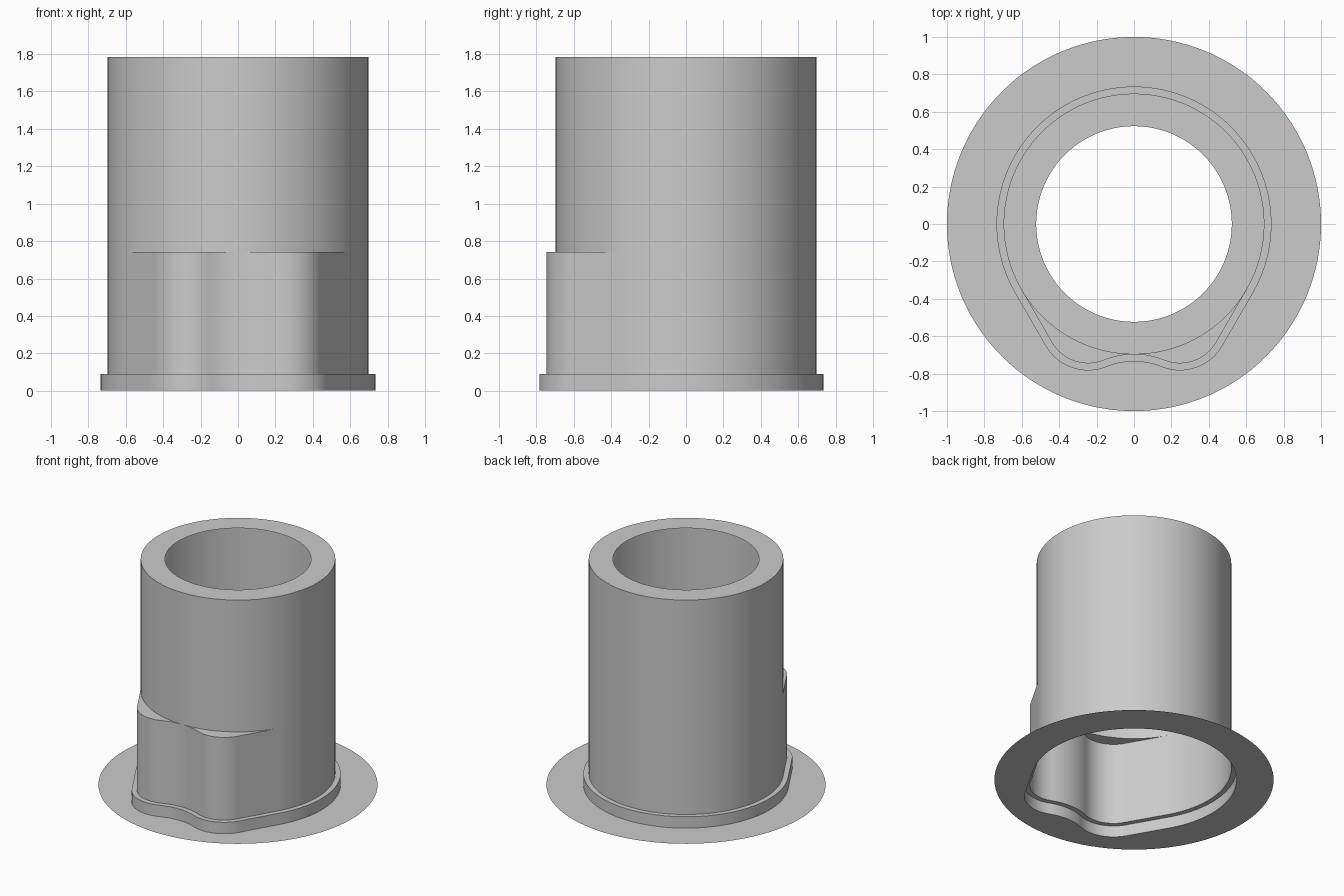
import bpy, bmesh
from math import sin, cos, radians, atan2, hypot, pi

old = bpy.data.objects.get("Cube")
if old:
    bpy.data.objects.remove(old)

RADIUS = 0.697                       # tube radius
LOBE_X, LOBE_FRONT = 0.245, 0.745    # lobe centre and its foremost reach
FLANGE, SHELF, TOP = 0.09, 0.743, 1.785

grey = bpy.data.materials.new("plain_grey")
grey.use_nodes = True
grey.diffuse_color = (0.6, 0.6, 0.6, 1)
grey.node_tree.nodes["Principled BSDF"].inputs["Base Color"].default_value = (0.6, 0.6, 0.6, 1)


def arc(cx, cy, r, start, end, steps):
    return [(cx + r * cos(start + (end - start) * i / steps),
             cy + r * sin(start + (end - start) * i / steps)) for i in range(steps + 1)]


def lobed_outline(offset=0.0):
    """Round outline with two tangent lobes at the front, counter-clockwise."""
    side = radians(-30)              # where the straight flank leaves the circle
    lobe_r = (RADIUS - LOBE_X * cos(side) + LOBE_FRONT * sin(side)) / (1 + sin(side))
    lobe_y = lobe_r - LOBE_FRONT
    gap = lobe_y + RADIUS
    valley_r = (LOBE_X ** 2 + gap ** 2 - lobe_r ** 2) / (2 * (lobe_r - gap))
    valley_y = -RADIUS - valley_r
    turn = atan2(valley_y - lobe_y, -LOBE_X)

    # Right half, from the back round to the front valley
    half = arc(0, 0, RADIUS + offset, pi / 2, side, 44)
    lobe = arc(LOBE_X, lobe_y, lobe_r + offset, side, turn, 18)
    (ax, ay), (bx, by) = half[-1], lobe[0]
    half += [(ax + (bx - ax) * i / 10, ay + (by - ay) * i / 10) for i in range(1, 10)]
    half += lobe
    half += arc(0, valley_y, valley_r - offset, turn + pi, pi / 2, 8)[1:]
    mirrored = [(-x, y) for x, y in half[1:-1]]
    return half[::-1] + mirrored


def round_outline(radius, guide):
    return [(x * radius / hypot(x, y), y * radius / hypot(x, y)) for x, y in guide]


def sheet(name, rings):
    """Skin a stack of (outline, height) rings into one thin shell."""
    bm = bmesh.new()
    loops = [[bm.verts.new((x, y, z)) for x, y in outline] for outline, z in rings]
    for low, high in zip(loops, loops[1:]):
        for i in range(len(low)):
            j = (i + 1) % len(low)
            bm.faces.new((low[j], low[i], high[i], high[j]) if clockwise
                         else (low[i], low[j], high[j], high[i]))
    bmesh.ops.remove_doubles(bm, verts=bm.verts, dist=0.0005)
    mesh = bpy.data.meshes.new(name)
    bm.to_mesh(mesh)
    bm.free()
    mesh.materials.append(grey)
    ob = bpy.data.objects.new(name, mesh)
    bpy.context.collection.objects.link(ob)
    bpy.ops.object.select_all(action='DESELECT')
    ob.select_set(True)
    bpy.context.view_layer.objects.active = ob
    bpy.ops.object.shade_smooth_by_angle(angle=radians(30))
    return ob


body = lobed_outline()
foot = lobed_outline(0.038)
area = sum(a[0] * b[1] - b[0] * a[1] for a, b in zip(body, body[1:] + body[:1]))
clockwise = area < 0
tube = round_outline(RADIUS, body)

# Flat base plate with a lobed opening
sheet("base_disc", [(round_outline(1.0, foot), 0), (foot, 0)])
# Low stepped foot around the body
sheet("foot_flange", [(foot, 0), (foot, FLANGE), (body, FLANGE)])
# Lobed lower body with its front shelf
sheet("lobed_body", [(body, FLANGE), (body, SHELF), (tube, SHELF)])
# Round upper tube with inward top rim
sheet("upper_tube", [(tube, SHELF), (tube, TOP), (round_outline(0.523, body), TOP)])
